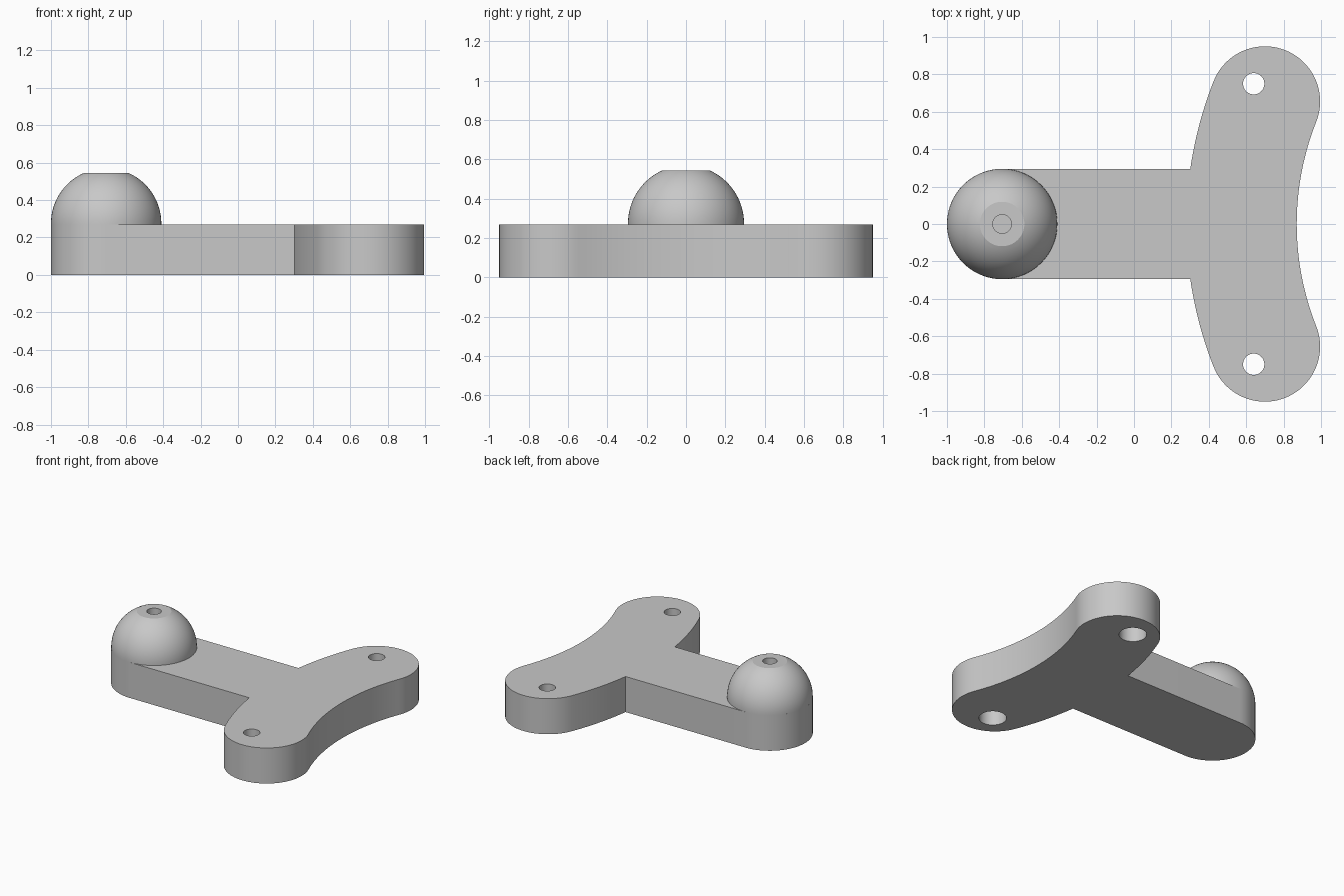
import bpy
import bmesh
from math import pi, sin, cos, atan2, hypot, asin, radians

cube = bpy.data.objects.get("Cube")
if cube:
    bpy.data.objects.remove(cube, do_unlink=True)

THICK = 0.27               # plate height
R = 0.295                  # radius of all rounded ends
ARM_X = -0.705             # centre of the arm's rounded end
LOBE = (0.70, 0.655)       # centre of a crossbar lobe
BOW_X = 2.354              # centre of the crossbar's bow
BOW_R = hypot(BOW_X - LOBE[0], LOBE[1])

grey = bpy.data.materials.new("light grey")
grey.use_nodes = True
color = (0.58, 0.58, 0.58, 1)
grey.diffuse_color = color
grey.node_tree.nodes["Principled BSDF"].inputs["Base Color"].default_value = color


def finish(name, bm):
    """Turn a bmesh into a smooth-shaded grey object."""
    bmesh.ops.recalc_face_normals(bm, faces=bm.faces)
    mesh = bpy.data.meshes.new(name)
    bm.to_mesh(mesh)
    bm.free()
    obj = bpy.data.objects.new(name, mesh)
    bpy.context.collection.objects.link(obj)
    mesh.materials.append(grey)
    return obj


def shade(obj):
    bpy.ops.object.select_all(action="DESELECT")
    obj.select_set(True)
    bpy.context.view_layer.objects.active = obj
    bpy.ops.object.shade_smooth_by_angle(angle=radians(20))


def arc(cx, cy, r, start, end, n):
    steps = [start + (end - start) * i / n for i in range(n + 1)]
    return [(cx + r * cos(a), cy + r * sin(a)) for a in steps]


def lathe(name, profile, x, y, n=64):
    """Revolve a (radius, height) profile around a vertical axis."""
    bm = bmesh.new()
    verts = [bm.verts.new((x + r, y, z)) for r, z in profile]
    edges = [bm.edges.new(pair) for pair in zip(verts, verts[1:])]
    bmesh.ops.spin(bm, geom=verts + edges, cent=(x, y, 0), axis=(0, 0, 1),
                   angle=2 * pi, steps=n, use_duplicate=False)
    bmesh.ops.remove_doubles(bm, verts=bm.verts, dist=0.0005)
    return finish(name, bm)


# Plate outline: bowed crossbar with round lobes, then arm with round end
tilt = atan2(LOBE[1], LOBE[0] - BOW_X)      # direction from bow centre to lobe
corner = pi - asin(R / (BOW_R + R))         # where the arm meets the crossbar
half = arc(BOW_X, 0, BOW_R - R, pi, tilt, 20)
half += arc(*LOBE, R, tilt - pi, tilt, 40)[1:]
half += arc(BOW_X, 0, BOW_R + R, tilt, corner, 14)[1:]
half += arc(ARM_X, 0, R, pi / 2, pi, 24)
outline = half + [(x, -y) for x, y in half[-2:0:-1]]

bm = bmesh.new()
base = bm.faces.new([bm.verts.new((x, y, 0)) for x, y in outline])
top = bmesh.ops.extrude_face_region(bm, geom=[base], use_keep_orig=True)["geom"]
bmesh.ops.translate(bm, vec=(0, 0, THICK),
                    verts=[v for v in top if isinstance(v, bmesh.types.BMVert)])
plate = finish("mounting_plate", bm)

# Screw holes, wider underneath
for side in (-1, 1):
    cutter = lathe("hole_cutter", [(0, -0.1), (0.095, -0.1), (0.095, 0.14),
                                   (0.057, 0.14), (0.057, 0.4), (0, 0.4)],
                   0.64, side * 0.75, 40)
    cutter.hide_render = True
    cut = plate.modifiers.new("screw_hole", "BOOLEAN")
    cut.operation = "DIFFERENCE"
    cut.solver = "EXACT"
    cut.object = cutter
    bpy.ops.object.select_all(action="DESELECT")
    bpy.context.view_layer.objects.active = plate
    plate.select_set(True)
    bpy.ops.object.modifier_apply(modifier=cut.name)
    bpy.data.objects.remove(cutter, do_unlink=True)
shade(plate)

# Dome with flattened top and blind hole
flat = asin(0.27 / R)
curve = [(r, THICK + 0.005 + z) for r, z in arc(0, 0, R, 0, flat, 20)]
peak = curve[-1][1]
profile = [(R, THICK)] + curve + [(0.05, peak), (0.05, 0.35), (0, 0.35)]
shade(lathe("dome_knob", profile, ARM_X, 0))
